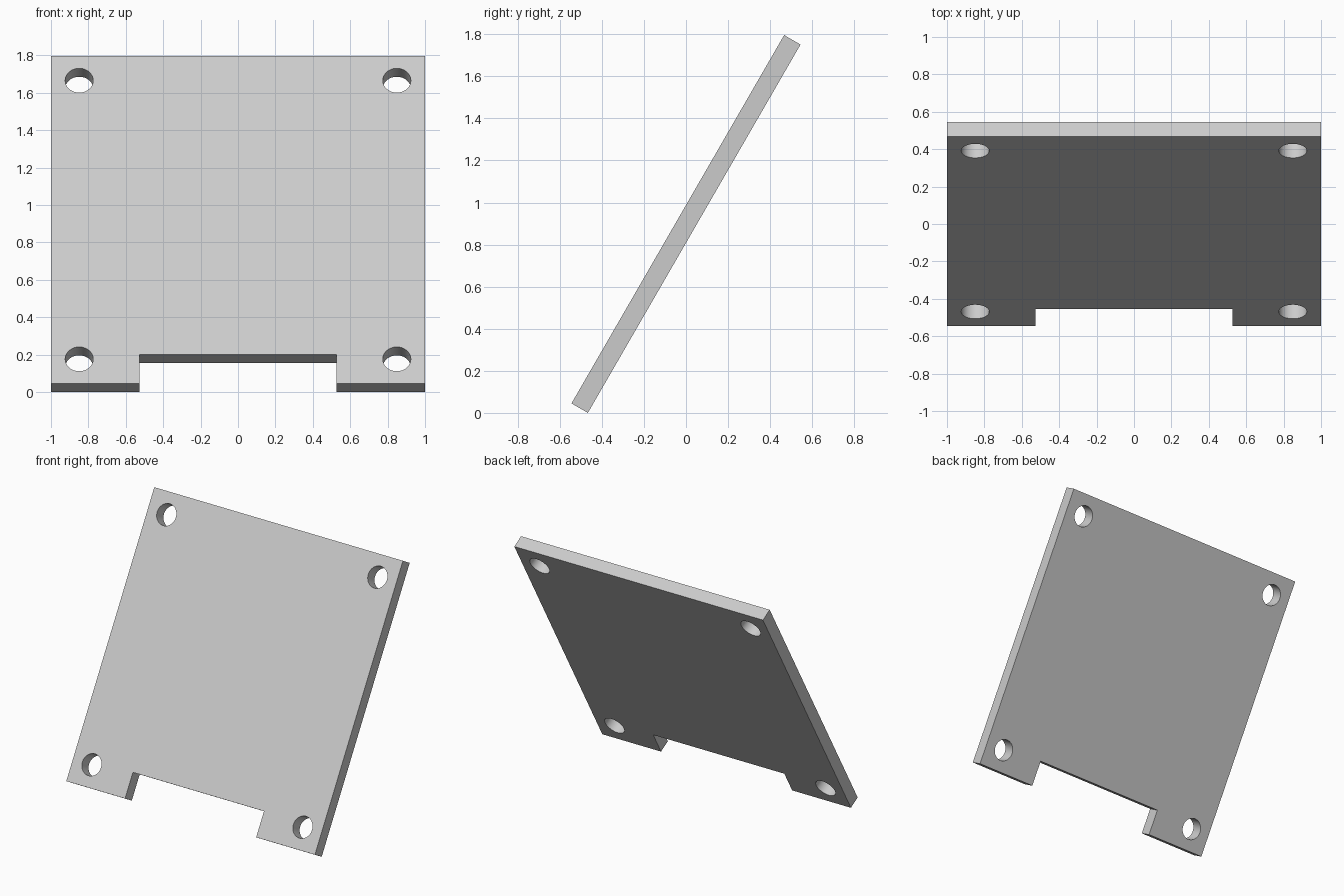
import bpy, bmesh
from math import radians, sin, cos
from mathutils import Matrix

old = bpy.data.objects.get("Cube")
if old:
    bpy.data.objects.remove(old, do_unlink=True)

WIDTH, LENGTH, THICK = 2.0, 2.022, 0.09
TILT = radians(30)
HOLE_R, HOLE_INSET = 0.075, 0.151
NOTCH_W, NOTCH_DEPTH = 1.055, 0.18

grey = bpy.data.materials.new("light grey")
grey.use_nodes = True
colour = (0.6, 0.6, 0.6, 1)
grey.diffuse_color = colour
grey.node_tree.nodes["Principled BSDF"].inputs["Base Color"].default_value = colour


def add_box(bm, size, centre=(0, 0, 0)):
    bmesh.ops.create_cube(bm, size=1, matrix=Matrix.Translation(centre) @ Matrix.Diagonal((*size, 1)))


def make_object(name, bm):
    mesh = bpy.data.meshes.new(name)
    bm.to_mesh(mesh)
    bm.free()
    mesh.materials.append(grey)
    obj = bpy.data.objects.new(name, mesh)
    bpy.context.collection.objects.link(obj)
    return obj


# Flat plate, standing upright before it is tilted
bm = bmesh.new()
add_box(bm, (WIDTH, THICK, LENGTH))
plate = make_object("mounting_plate", bm)

# Cutter: a bolt hole in each corner and a notch in the bottom edge
bm = bmesh.new()
for sx in (-1, 1):
    for sz in (-1, 1):
        place = Matrix.Translation((sx * (WIDTH / 2 - HOLE_INSET), 0, sz * (LENGTH / 2 - HOLE_INSET)))
        bmesh.ops.create_cone(bm, cap_ends=True, segments=48, radius1=HOLE_R, radius2=HOLE_R,
                              depth=THICK * 4, matrix=place @ Matrix.Rotation(radians(90), 4, "X"))
add_box(bm, (NOTCH_W, THICK * 4, NOTCH_DEPTH * 2), (0, 0, -LENGTH / 2))
cutter = make_object("hole_and_notch_cutter", bm)
cutter.hide_render = True

cut = plate.modifiers.new("cut", "BOOLEAN")
cut.operation = "DIFFERENCE"
cut.solver = "EXACT"
cut.object = cutter
bpy.ops.object.select_all(action="DESELECT")
bpy.context.view_layer.objects.active = plate
plate.select_set(True)
bpy.ops.object.modifier_apply(modifier=cut.name)
bpy.data.objects.remove(cutter, do_unlink=True)

# Smooth hole walls, crisp edges
bpy.ops.object.shade_smooth_by_angle(angle=radians(30))

# Lean the plate back and rest it on the ground
plate.rotation_euler.x = -TILT
plate.location.z = (LENGTH * cos(TILT) + THICK * sin(TILT)) / 2
